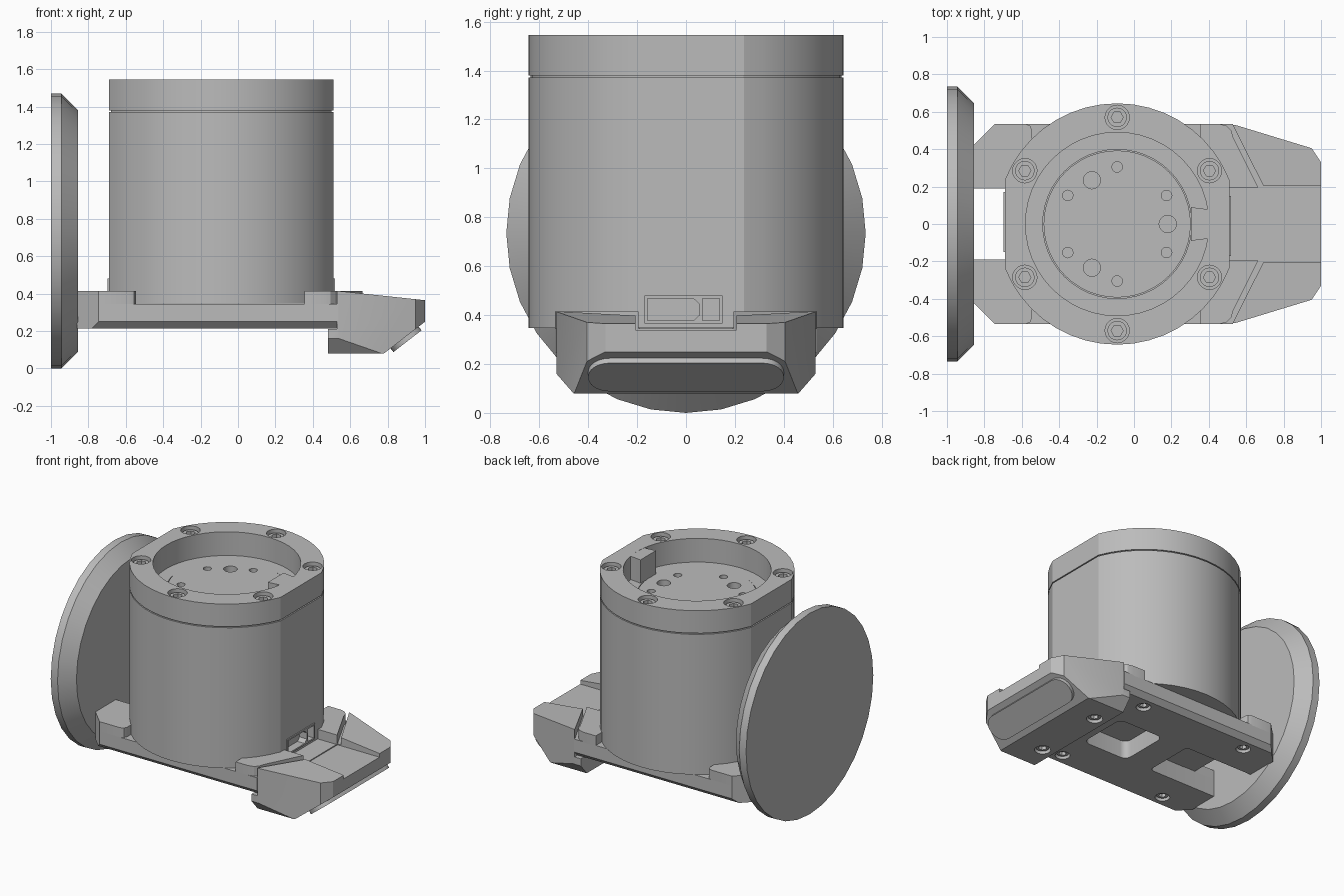
import bpy, bmesh, math
from mathutils import Matrix, Vector

if "Cube" in bpy.data.objects:
    bpy.data.objects.remove(bpy.data.objects["Cube"])

grey = bpy.data.materials.new("mid_grey")
grey.diffuse_color = (0.5, 0.5, 0.5, 1)
grey.use_nodes = True
grey.node_tree.nodes["Principled BSDF"].inputs["Base Color"].default_value = grey.diffuse_color
CX = -0.09                                   # axis of the round housing


def finish(name, bm):
    bmesh.ops.recalc_face_normals(bm, faces=bm.faces)
    me = bpy.data.meshes.new(name)
    bm.to_mesh(me)
    bm.free()
    me.materials.append(grey)
    ob = bpy.data.objects.new(name, me)
    bpy.context.collection.objects.link(ob)
    return ob


def loft(name, rings):
    """Closed solid through rings of equal point count."""
    bm = bmesh.new()
    vs = [[bm.verts.new(p) for p in ring] for ring in rings]
    n = len(vs[0])
    for a, b in zip(vs, vs[1:]):
        for i in range(n):
            bm.faces.new((a[i], a[(i + 1) % n], b[(i + 1) % n], b[i]))
    bm.faces.new(vs[0][::-1])
    bm.faces.new(vs[-1])
    return finish(name, bm)


def prism(name, pts, lo, hi, axis="z"):
    put = {"z": lambda a, b, h: (a, b, h),
           "x": lambda a, b, h: (h, a, b),
           "y": lambda a, b, h: (a, h, b)}[axis]
    return loft(name, [[put(a, b, h) for a, b in pts] for h in (lo, hi)])


def circle(x, y, r, n=40):
    return [(x + r * math.cos(2 * math.pi * i / n), y + r * math.sin(2 * math.pi * i / n)) for i in range(n)]


def rrect(x0, x1, y0, y1, r, n=6):
    pts = []
    for q, (x, y) in enumerate([(x1 - r, y1 - r), (x0 + r, y1 - r), (x0 + r, y0 + r), (x1 - r, y0 + r)]):
        for i in range(n + 1):
            a = math.pi / 2 * (q + i / n)
            pts.append((x + r * math.cos(a), y + r * math.sin(a)))
    return pts


def dshape(r, h, n=18):
    """Circle with two flats at x = CX +- h."""
    a0 = math.acos(h / r)
    arc = [a0 + (math.pi - 2 * a0) * i / n for i in range(n + 1)]
    return [(CX + r * math.cos(a), r * math.sin(a)) for a in arc + [a + math.pi for a in arc]]


def boolean(ob, cutter, op="DIFFERENCE"):
    m = ob.modifiers.new("cut", "BOOLEAN")
    m.operation, m.solver, m.object = op, "EXACT", cutter
    bpy.context.view_layer.objects.active = ob
    bpy.ops.object.modifier_apply(modifier=m.name)
    bpy.data.objects.remove(cutter)


def polar(r, degrees):
    a = math.radians(degrees)
    return CX + r * math.cos(a), r * math.sin(a)


def screw(host, x, y, z, side, r, depth):
    """Counterbored socket screw; side is +1 for a top face, -1 for a bottom face."""
    boolean(host, prism("bore", circle(x, y, r, 20), *sorted((z + side * 0.05, z - side * depth))))
    top = z - side * depth * 0.3
    head = prism("socket_screw", circle(x, y, r * 0.8, 20), *sorted((top, z - side * (depth + 0.005))))
    boolean(head, prism("socket", circle(x, y, r * 0.5, 6), *sorted((top + side * 0.02, top - side * depth * 0.5))))


# Round plate at the back end
loft("end_disc", [[(x, r * math.sin(2 * math.pi * i / 32), 0.735 - r * math.cos(2 * math.pi * i / 32))
                   for i in range(32)] for x, r in [(-1, 0.735), (-0.945, 0.735), (-0.855, 0.645)]])

# Housing with pocket for the turning flange
housing = prism("housing", dshape(0.645, 0.6), 0.347, 1.372)
boolean(housing, prism("pocket", circle(CX, 0, 0.398, 48), 1.30, 1.5))
flange = prism("output_flange", circle(CX, 0, 0.393, 48), 1.29, 1.376)
for i in range(6):
    boolean(flange, prism("hole", circle(*polar(0.305, 30 + 60 * i), 0.028, 16), 1.32, 1.5))
for i in range(3):
    boolean(flange, prism("hole", circle(*polar(0.27, 120 * i), 0.046, 20), 1.32, 1.5))

# Top ring with key and screws; the slim seam ring leaves a groove
seam = prism("seam_ring", dshape(0.635, 0.59), 1.365, 1.385)
ring = prism("top_ring", dshape(0.645, 0.6), 1.38, 1.545)
for part in (seam, ring):
    boolean(part, prism("bowl", circle(CX, 0, 0.49, 48), 1.2, 1.7))
prism("ring_key", [(0.305, -0.09), (0.385, -0.08), (0.43, -0.08), (0.43, 0.08), (0.385, 0.08), (0.305, 0.09)],
      1.374, 1.5445)
for i in range(6):
    screw(ring, *polar(0.57, 30 + 60 * i), 1.545, 1, 0.065, 0.07)

# Connector ports on both flats
for s in (1, -1):
    face = CX + s * 0.6
    frame = prism("port_frame", [(s * y, z) for y, z in [(-0.17, 0.365), (0.15, 0.365), (0.15, 0.48), (-0.17, 0.48)]],
                  *sorted((face - s * 0.005, face + s * 0.008)), axis="x")
    sockets = [[(-0.157, 0.377), (0.03, 0.377), (0.055, 0.4), (0.055, 0.445), (0.03, 0.468), (-0.157, 0.468)],
               [(0.067, 0.377), (0.137, 0.377), (0.137, 0.468), (0.067, 0.468)]]
    for sock in sockets:
        for part in (housing, frame):
            boolean(part, prism("socket", [(s * y, z) for y, z in sock],
                                *sorted((face - s * 0.05, face + s * 0.05)), axis="x"))

# Base plate with chamfered underside and two slots
plate = prism("base_plate", [(-0.86, -0.42), (-0.745, -0.535), (0.53, -0.535), (0.53, 0.535),
                             (-0.745, 0.535), (-0.86, 0.42)], 0.215, 0.345)
boolean(plate, prism("section", [(-0.6, 0.6), (-0.6, 0.315), (-0.5, 0.215), (-0.48, 0.195), (0.48, 0.195),
                                 (0.5, 0.215), (0.6, 0.315), (0.6, 0.6)], -1, 1, axis="x"), "INTERSECT")
boolean(plate, prism("slot", rrect(-1.0, -0.30, -0.19, 0.19, 0.03), 0.1, 0.5))
boolean(plate, prism("slot", rrect(-0.09, 0.28, -0.19, 0.19, 0.05), 0.1, 0.5))
for x in (-0.6, 0.27):
    for y in (-0.42, 0.42):
        screw(plate, x, y, 0.215, -1, 0.05, 0.05)

# Raised pads hugging the housing
for s in (1, -1):
    prism("back_pad", [(x, s * y) for x, y in [
        (-0.86, 0.19), (-0.6, 0.19), (-0.545, 0.4), (-0.545, 0.5), (-0.555, 0.525), (-0.58, 0.535),
        (-0.745, 0.535), (-0.86, 0.42)]], 0.34, 0.415)
    prism("front_pad", [(x, s * y) for x, y in [
        (0.355, 0.535), (0.355, 0.4), (0.45, 0.195), (0.665, 0.195), (0.53, 0.465), (0.52, 0.5),
        (0.495, 0.525), (0.455, 0.535)]], 0.34, 0.415)

# Foot: side profile trimmed by its plan and cross-section
foot = prism("foot", [(0.48, 0.08), (0.78, 0.08), (1.0, 0.25), (1.0, 0.365), (0.53, 0.415),
                      (0.53, 0.212), (0.48, 0.212)], -0.6, 0.6, axis="y")
boolean(foot, prism("plan", [(0.4, -0.53), (0.54, -0.53), (0.95, -0.405), (1.0, -0.33), (1.1, -0.18),
                             (1.1, 0.18), (1.0, 0.33), (0.95, 0.405), (0.54, 0.53), (0.4, 0.53)], 0, 1), "INTERSECT")
boolean(foot, prism("section", [(-0.6, 0.6), (-0.6, 0.24), (-0.44, 0.057), (0.44, 0.057), (0.6, 0.24), (0.6, 0.6)],
                    0.3, 1.2, axis="x"), "INTERSECT")
boolean(foot, prism("pad_gap", [(0.5, 0.585), (0.4, 0.585), (0.4, -0.585), (0.5, -0.585), (0.69, -0.207),
                                (0.69, 0.207)], 0.345, 0.6))
boolean(foot, prism("valley", [(0.66, -0.207), (1.1, -0.207), (1.1, 0.207), (0.66, 0.207)], 0.338, 0.6))
for y in (-0.27, 0.27):
    screw(foot, 0.57, y, 0.08, -1, 0.055, 0.05)

# Slanted rounded button on the underside of the foot
u = Vector((0.22, 0, 0.17)).normalized()
n = Vector((u.z, 0, -u.x))
button = prism("foot_button", rrect(-0.4, 0.4, -0.095, 0.095, 0.09), -0.03, 0.025)
frame = Matrix((Vector((0, 1, 0)), u, n)).transposed().to_4x4()
frame.translation = Vector((0.78, 0, 0.08)) + u * 0.14
button.data.transform(frame)

# Smooth curved walls, keep hard edges
for ob in bpy.context.scene.objects:
    bpy.ops.object.select_all(action="DESELECT")
    ob.select_set(True)
    bpy.context.view_layer.objects.active = ob
    bpy.ops.object.shade_smooth_by_angle(angle=math.radians(25))
